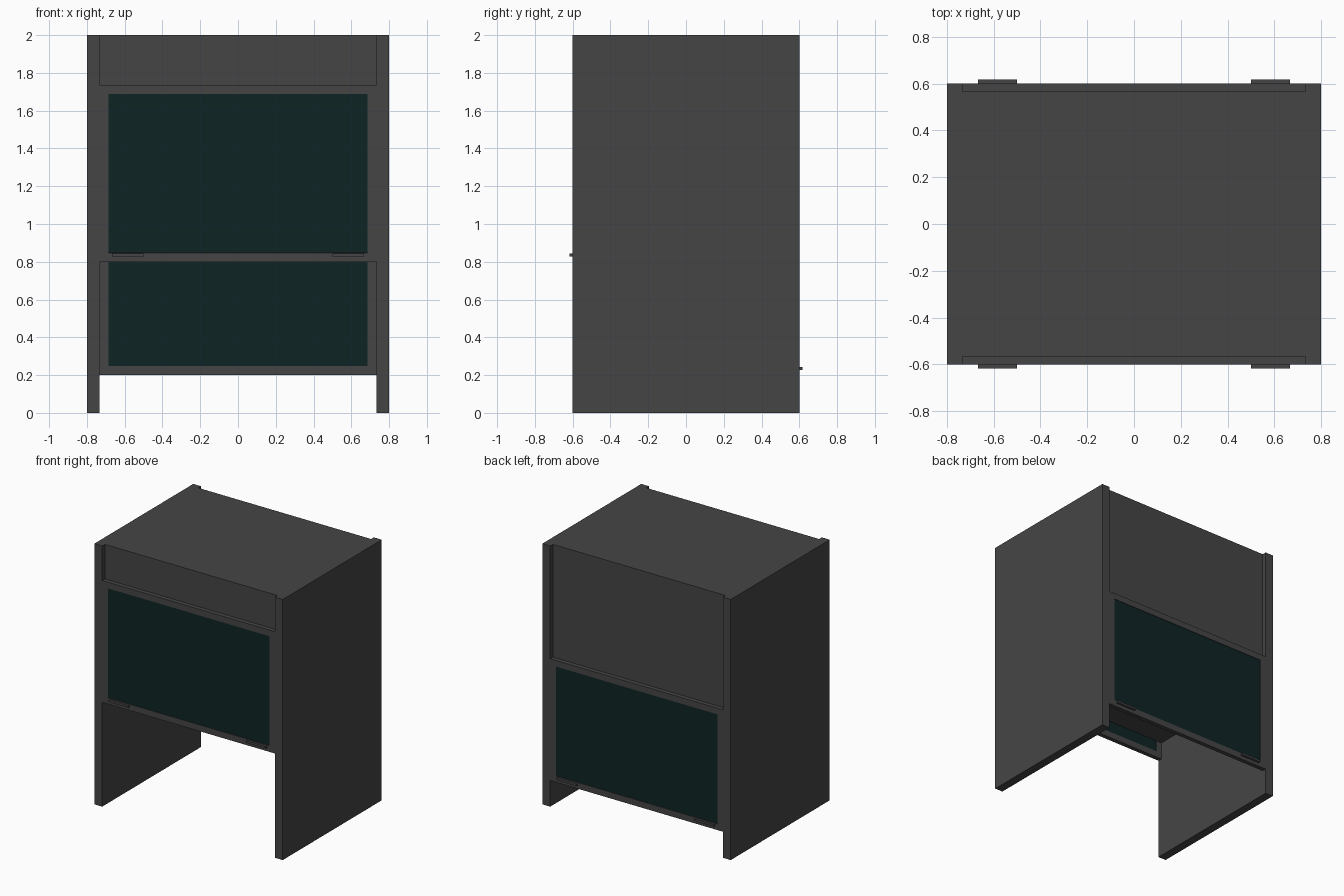
import bpy
import bmesh
from mathutils import Matrix, Vector

cube = bpy.data.objects.get("Cube")
if cube:
    bpy.data.objects.remove(cube, do_unlink=True)


def material(name, rgb):
    mat = bpy.data.materials.new(name)
    mat.use_nodes = True
    mat.diffuse_color = (*rgb, 1)
    mat.node_tree.nodes["Principled BSDF"].inputs["Base Color"].default_value = (*rgb, 1)
    return mat


GREY = material("dark grey metal", (0.06, 0.06, 0.06))
GLASS = material("dark teal glass", (0.0045, 0.017, 0.018))

HALF_W, HALF_D, HEIGHT = 0.8, 0.6, 2.0
INNER_W = 0.733       # inner face of the side panels
SASH_T = 0.033        # sash thickness
SASH_H = 0.935
BORDER = 0.067        # sash frame width


def box(name, low, high, glazed=False):
    """Box between two corners; a glazed box gets a pane set into front and back."""
    low, high = Vector(low), Vector(high)
    bm = bmesh.new()
    size = Matrix.Diagonal((*(high - low), 1))
    bmesh.ops.create_cube(bm, size=1, matrix=Matrix.Translation((low + high) / 2) @ size)
    if glazed:
        bm.normal_update()
        panes = [f for f in bm.faces if abs(f.normal.y) > 0.9]
        bmesh.ops.inset_individual(bm, faces=panes, thickness=BORDER, depth=0)
        bmesh.ops.inset_individual(bm, faces=panes, thickness=0.001, depth=-0.003)
        for face in panes:
            face.material_index = 1
    mesh = bpy.data.meshes.new(name)
    bm.to_mesh(mesh)
    bm.free()
    mesh.materials.append(GREY)
    if glazed:
        mesh.materials.append(GLASS)
    obj = bpy.data.objects.new(name, mesh)
    bpy.context.collection.objects.link(obj)
    return obj


def span(a, b):
    return min(a, b), max(a, b)


# Side panels, standing on the floor
for side, sx in (("left", 1), ("right", -1)):
    x0, x1 = span(sx * INNER_W, sx * HALF_W)
    box(side + "_side_panel", (x0, -HALF_D, 0), (x1, HALF_D, HEIGHT))

# Upper cabinet body between the side panels, set back behind the sashes
depth = HALF_D - SASH_T
box("cabinet_body", (-INNER_W, -depth, 0.933), (INNER_W, depth, HEIGHT))

# Sliding glazed sashes with two handles each; the back one is lowered
for end, sy, bottom in (("front", -1, 0.8), ("back", 1, 0.2)):
    y0, y1 = span(sy * depth, sy * HALF_D)
    box(end + "_sash", (-INNER_W, y0, bottom), (INNER_W, y1, bottom + SASH_H), glazed=True)
    y0, y1 = span(sy * HALF_D, sy * (HALF_D + 0.017))
    for side, sx in (("left", 1), ("right", -1)):
        x0, x1 = span(sx * 0.5, sx * 0.667)
        box(f"{end}_{side}_handle", (x0, y0, bottom + 0.027), (x1, y1, bottom + 0.043))
